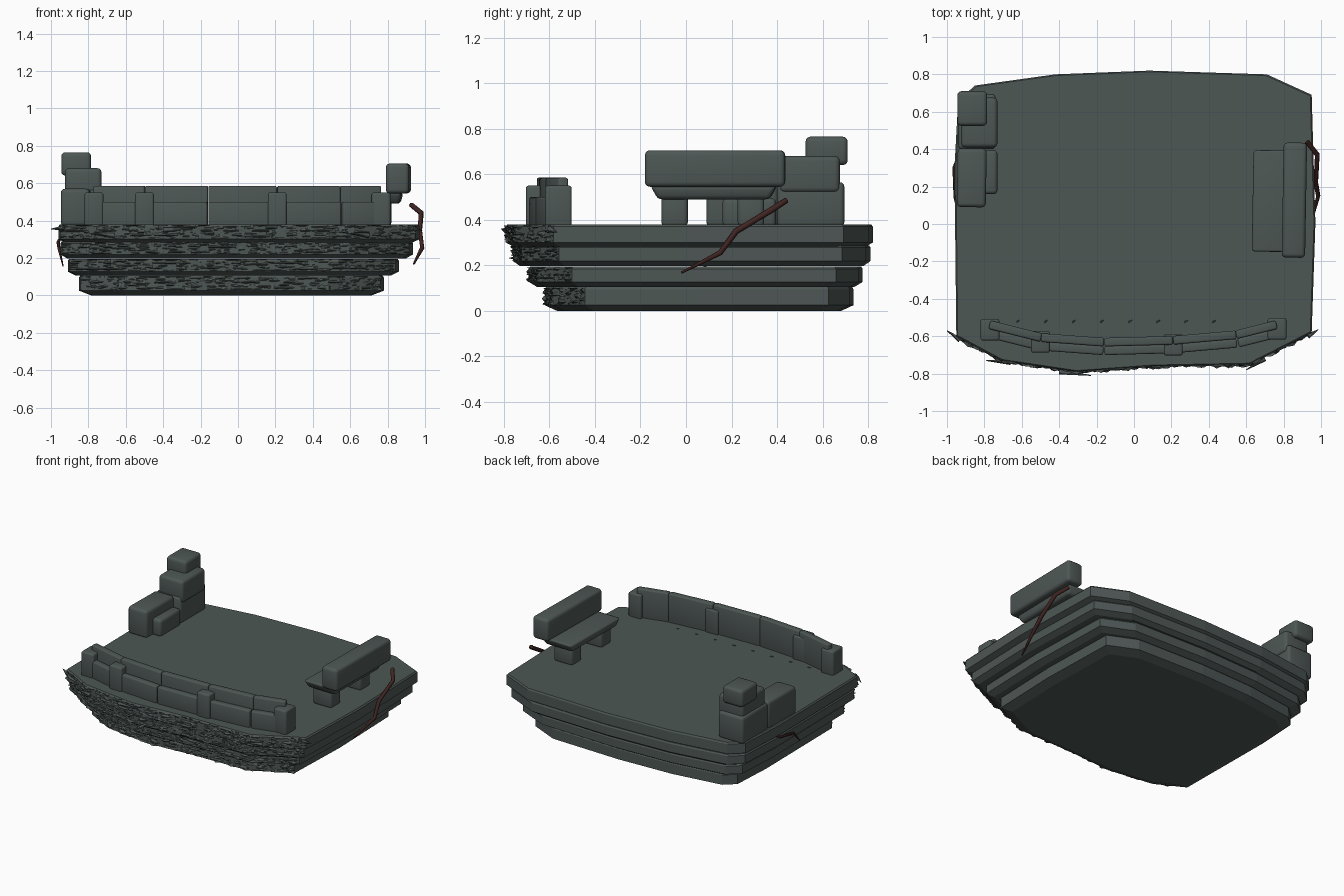
import bpy, bmesh, math, random
from mathutils import Vector, noise

random.seed(4)
if "Cube" in bpy.data.objects:
    bpy.data.objects.remove(bpy.data.objects["Cube"], do_unlink=True)


def material(name, rgb):
    m = bpy.data.materials.new(name)
    m.use_nodes = True
    m.diffuse_color = (*rgb, 1)
    m.node_tree.nodes["Principled BSDF"].inputs["Base Color"].default_value = (*rgb, 1)
    return m


STONE = material("grey green stone", (0.075, 0.095, 0.09))
ROOT = material("dark red root", (0.05, 0.018, 0.016))


def finish(name, bm, mat):
    bmesh.ops.recalc_face_normals(bm, faces=bm.faces)
    mesh = bpy.data.meshes.new(name)
    bm.to_mesh(mesh)
    bm.free()
    mesh.materials.append(mat)
    ob = bpy.data.objects.new(name, mesh)
    bpy.context.collection.objects.link(ob)
    return ob


def smooth(ob):
    bpy.ops.object.select_all(action="DESELECT")
    ob.select_set(True)
    bpy.context.view_layer.objects.active = ob
    bpy.ops.object.shade_smooth_by_angle(angle=math.radians(50))


def block(name, x, y, z, bevel=0.02, turn=0, taper=1):
    """Rounded stone block from its (min, max) ranges."""
    bm = bmesh.new()
    bmesh.ops.create_cube(bm, size=1)
    for v in bm.verts:
        s = taper if v.co.z < 0 else 1
        v.co = (v.co.x * (x[1] - x[0]) * s, v.co.y * (y[1] - y[0]) * s, v.co.z * (z[1] - z[0]))
    bmesh.ops.bevel(bm, geom=bm.edges[:], offset=bevel, segments=3, profile=0.5, affect="EDGES")
    ob = finish(name, bm, STONE)
    ob.location = (sum(x) / 2, sum(y) / 2, sum(z) / 2)
    ob.rotation_euler.z = turn
    smooth(ob)
    return ob


def strand(name, points, radii, mat, sides=0):
    """Tapering tube through points."""
    cu = bpy.data.curves.new(name, "CURVE")
    cu.dimensions = "3D"
    cu.bevel_depth, cu.bevel_resolution, cu.use_fill_caps = 1, sides, True
    sp = cu.splines.new("POLY")
    sp.points.add(len(points) - 1)
    for p, co, r in zip(sp.points, points, radii):
        p.co, p.radius = (*co, 1), r
    cu.materials.append(mat)
    ob = bpy.data.objects.new(name, cu)
    bpy.context.collection.objects.link(ob)
    bpy.ops.object.select_all(action="DESELECT")
    ob.select_set(True)
    bpy.context.view_layer.objects.active = ob
    bpy.ops.object.convert(target="MESH")


# Platform: four stacked slabs sharing one outline, front edge first
FRONT = [(-.95, -.61), (-.71, -.74), (-.31, -.80), (.1, -.77), (.62, -.76), (.95, -.59)]
REAR = [(.97, 0), (.95, .69), (.71, .80), (.08, .82), (-.42, .80), (-.85, .74), (-.94, .66), (-.96, .3)]


def fit(points, x, y):
    """Stretch the outline into the given ranges."""
    return [Vector((x[0] + (px + .96) / 1.93 * (x[1] - x[0]),
                    y[0] + (py + .80) / 1.62 * (y[1] - y[0]), 0)) for px, py in points]


def slab(name, x, y, z, lip, inset):
    bm = bmesh.new()
    outline = fit(FRONT + REAR, x, y)
    mid = Vector((sum(x) / 2, sum(y) / 2, 0))
    rings = []
    for height, scale in ((z[0], inset), (z[0] + lip, 1), (z[1] - .01, 1), (z[1], .992)):
        rings.append([bm.verts.new(mid + (p - mid) * scale + Vector((0, 0, height))) for p in outline])
    n = len(outline)
    for a, b in zip(rings, rings[1:]):
        for i in range(n):
            bm.faces.new((a[i], a[(i + 1) % n], b[(i + 1) % n], b[i]))
    bm.faces.new(rings[0])
    bm.faces.new(rings[-1])
    finish(name, bm, STONE)


def crust(name, x, y, z, seed):
    """Rough broken skin that pokes through the front of a slab."""
    bm = bmesh.new()
    path = fit(FRONT, x, y)
    rows, cols = [], []
    for a, b in zip(path, path[1:]):
        steps = max(2, int((b - a).length / .016))
        out = Vector(((b - a).y, -(b - a).x, 0)).normalized()
        cols += [(a.lerp(b, i / steps), out) for i in range(steps)]
    cols.append((path[-1], out))
    for r in range(11):
        h = z[0] + (z[1] - z[0]) * r / 10
        row = []
        for i, (p, out) in enumerate(cols):
            bump = noise.noise((i * .3 + seed * 9, r * .75, seed)) * .024 + random.uniform(-.004, .004)
            row.append(bm.verts.new(p + out * bump + Vector((0, 0, h))))
        rows.append(row)
    for a, b in zip(rows, rows[1:]):
        for i in range(len(cols) - 1):
            bm.faces.new((a[i], a[i + 1], b[i + 1], b[i]))
    finish(name, bm, STONE)


LAYERS = [("bottom", (-.85, .78), (-.62, .735), (0, .105), .025, .92),
          ("lower", (-.91, .86), (-.69, .775), (.105, .195), .022, .95),
          ("upper", (-.95, .935), (-.76, .81), (.197, .288), .022, .96),
          ("top", (-.96, .97), (-.79, .82), (.282, .38), .018, .96)]
for k, (name, x, y, z, lip, inset) in enumerate(LAYERS):
    slab(name + "_slab", x, y, z, lip, inset)
    crust(name + "_front_crust", x, y, (z[0] + lip, z[1] - .004), k + 1)

# Broken shards at the front corners and edge
for a, b in (((-.93, -.62, .36), (-1.0, -.57, .355)), ((.93, -.6, .36), (.985, -.565, .345)),
             ((-.66, -.74, .32), (-.79, -.73, .33)), ((-.4, -.79, .35), (-.23, -.81, .36)),
             ((.7, -.72, .32), (.6, -.78, .33))):
    strand("edge_shard", [a, b], [.014, .002], STONE)

# Front parapet: low outer course, taller inner course, and posts
PATH = [Vector(p) for p in ((-.78, -.56), (-.5, -.63), (-.16, -.655), (.21, -.645), (.55, -.615), (.77, -.56))]
for a, b in zip(PATH, PATH[1:]):
    d = b - a
    side = Vector((-d.y, d.x)).normalized()
    for name, shift, top in (("outer", -.023, .50), ("inner", .023, .585)):
        c = (a + b) / 2 + side * shift
        half = d.length / 2 - .002
        block("parapet_" + name, (c.x - half, c.x + half), (c.y - .023, c.y + .023), (.37, top),
              .01, math.atan2(d.y, d.x))
for x, y in ((-.77, -.565), (-.5, -.63), (.21, -.645), (.765, -.56)):
    block("parapet_post", (x - .05, x + .05), (y - .058, y + .058), (.37, .55), .012)

# Bench on the +x side
block("bench_seat", (.63, .88), (-.155, .40), (.49, .55), .018, math.radians(-1), .88)
block("bench_back", (.795, .92), (-.18, .435), (.545, .705), .022, math.radians(-1))
for y in (-.05, .285):
    block("bench_leg", (.67, .82), (y - .058, y + .058), (.37, .51), .02)

# Stacked stones on the -x side
block("long_stone", (-.945, -.79), (.09, .405), (.37, .57), .022, math.radians(-1))
block("small_stone", (-.82, -.73), (.16, .395), (.37, .495))
block("stack_base", (-.94, -.74), (.40, .695), (.37, .565))
block("stack_middle", (-.925, -.73), (.41, .675), (.52, .68), .022)
block("stack_top", (-.945, -.785), (.525, .71), (.64, .765), .022)

# Tiny chips along the deck behind the parapet
for i in range(8):
    x = -.62 + i * .15
    strand("deck_chip", [(x - .01, -.525, .378), (x + .008, -.515, .383)], [.006, .002], STONE)

# Roots hanging over both sides
strand("large_root", [(.925, .44, .485), (.98, .37, .44), (.972, .22, .35), (.985, .15, .255), (.94, -.02, .168)],
       [.013, .014, .013, .012, .005], ROOT, 1)
strand("small_root", [(-.925, .40, .345), (-.962, .30, .285), (-.957, .14, .25), (-.935, .04, .155)],
       [.008, .009, .008, .003], ROOT, 1)
